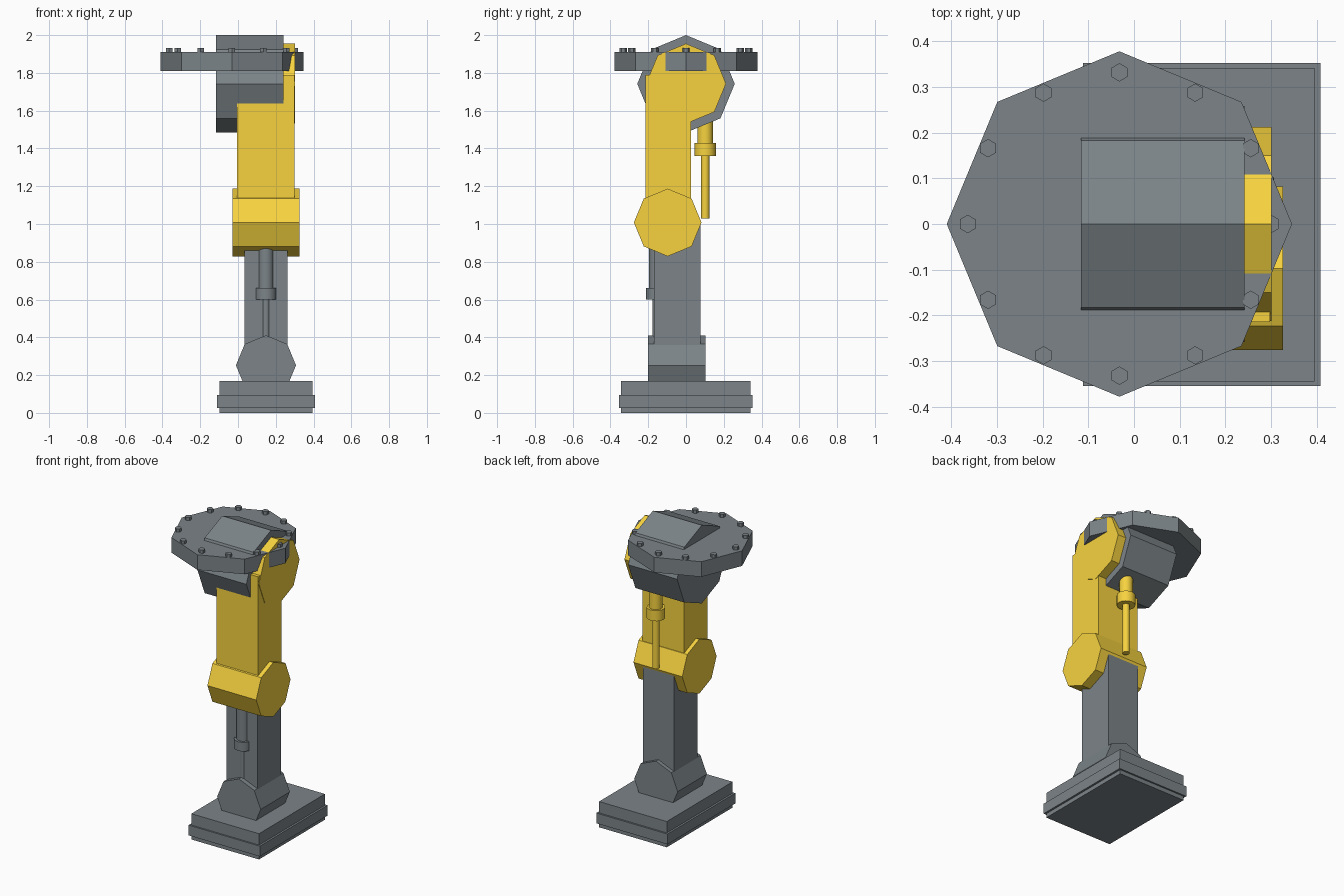
import bpy, bmesh
from math import pi, cos, sin
from mathutils import Matrix

if "Cube" in bpy.data.objects:
    bpy.data.objects.remove(bpy.data.objects["Cube"])


def paint(name, rgb):
    mat = bpy.data.materials.new(name)
    mat.diffuse_color = (*rgb, 1)
    mat.use_nodes = True
    mat.node_tree.nodes["Principled BSDF"].inputs["Base Color"].default_value = mat.diffuse_color
    return mat


yellow = paint("yellow_paint", (0.93, 0.65, 0.05))
steel = paint("dark_steel", (0.20, 0.23, 0.245))

AXIS = {'X': Matrix.Rotation(pi / 2, 4, 'Y'),
        'Y': Matrix.Rotation(pi / 2, 4, 'X'),
        'Z': Matrix.Identity(4)}


def finish(name, bm, mat):
    mesh = bpy.data.meshes.new(name)
    bm.to_mesh(mesh)
    bm.free()
    mesh.materials.append(mat)
    ob = bpy.data.objects.new(name, mesh)
    bpy.context.collection.objects.link(ob)
    return ob


def box(name, x, y, z, mat=steel):
    bm = bmesh.new()
    size = [b - a for a, b in (x, y, z)]
    mid = [(a + b) / 2 for a, b in (x, y, z)]
    bmesh.ops.create_cube(bm, size=1, matrix=Matrix.Translation(mid) @ Matrix.Diagonal((*size, 1)))
    return finish(name, bm, mat)


def add_prism(bm, center, r, depth, axis='Z', n=8):
    bmesh.ops.create_cone(bm, cap_ends=True, segments=n, radius1=r, radius2=r, depth=depth,
                          matrix=Matrix.Translation(center) @ AXIS[axis])


def prism(name, center, r, depth, axis='Z', mat=steel):
    bm = bmesh.new()
    add_prism(bm, center, r, depth, axis)
    return finish(name, bm, mat)


def piston(name, x, y, levels, mat=steel):
    # rod, collar and tube stacked from the bottom up
    bm = bmesh.new()
    for r, lo, hi in zip((0.022, 0.056, 0.041), levels, levels[1:]):
        add_prism(bm, (x, y, (lo + hi) / 2), r, hi - lo, n=16)
    ob = finish(name, bm, mat)
    bpy.ops.object.select_all(action='DESELECT')
    ob.select_set(True)
    bpy.context.view_layer.objects.active = ob
    bpy.ops.object.shade_smooth_by_angle(angle=pi / 6)
    return ob


CX = 0.148  # leg centre line

# Foot: block with a wider band
box("foot", (CX - 0.247, CX + 0.247), (-0.345, 0.342), (0, 0.17))
box("foot_band", (CX - 0.26, CX + 0.26), (-0.355, 0.353), (0.027, 0.095))

# Lower leg
prism("ankle", (CX, -0.05, 0.252), 0.159, 0.304, 'Y')
box("shin", (0.034, 0.262), (-0.17, 0.076), (0.2, 1.0))
piston("shin_piston", CX, -0.155, (0.36, 0.60, 0.66, 0.90))

# Knee and upper leg
prism("knee", (CX, -0.097, 1.008), 0.179, 0.356, 'X', yellow)
box("thigh", (-0.005, 0.298), (-0.215, 0.027), (1.0, 1.79), yellow)
prism("hip_disc", (0.261, 0, 1.743), 0.212, 0.08, 'X', yellow)
piston("thigh_piston", CX, 0.102, (1.03, 1.36, 1.43, 1.60), yellow)

# Hip drum and mounting plate
prism("hip_drum", (0.063, 0, 1.742), 0.258, 0.357, 'X')
prism("mounting_plate", (-0.032, 0, 1.86), 0.378, 0.10)

# Ring of hexagonal bolts
bm = bmesh.new()
for i in range(12):
    a = i * pi / 6
    add_prism(bm, (-0.032 + 0.332 * cos(a), 0.332 * sin(a), 1.915), 0.02, 0.032, n=6)
finish("plate_bolts", bm, steel)
